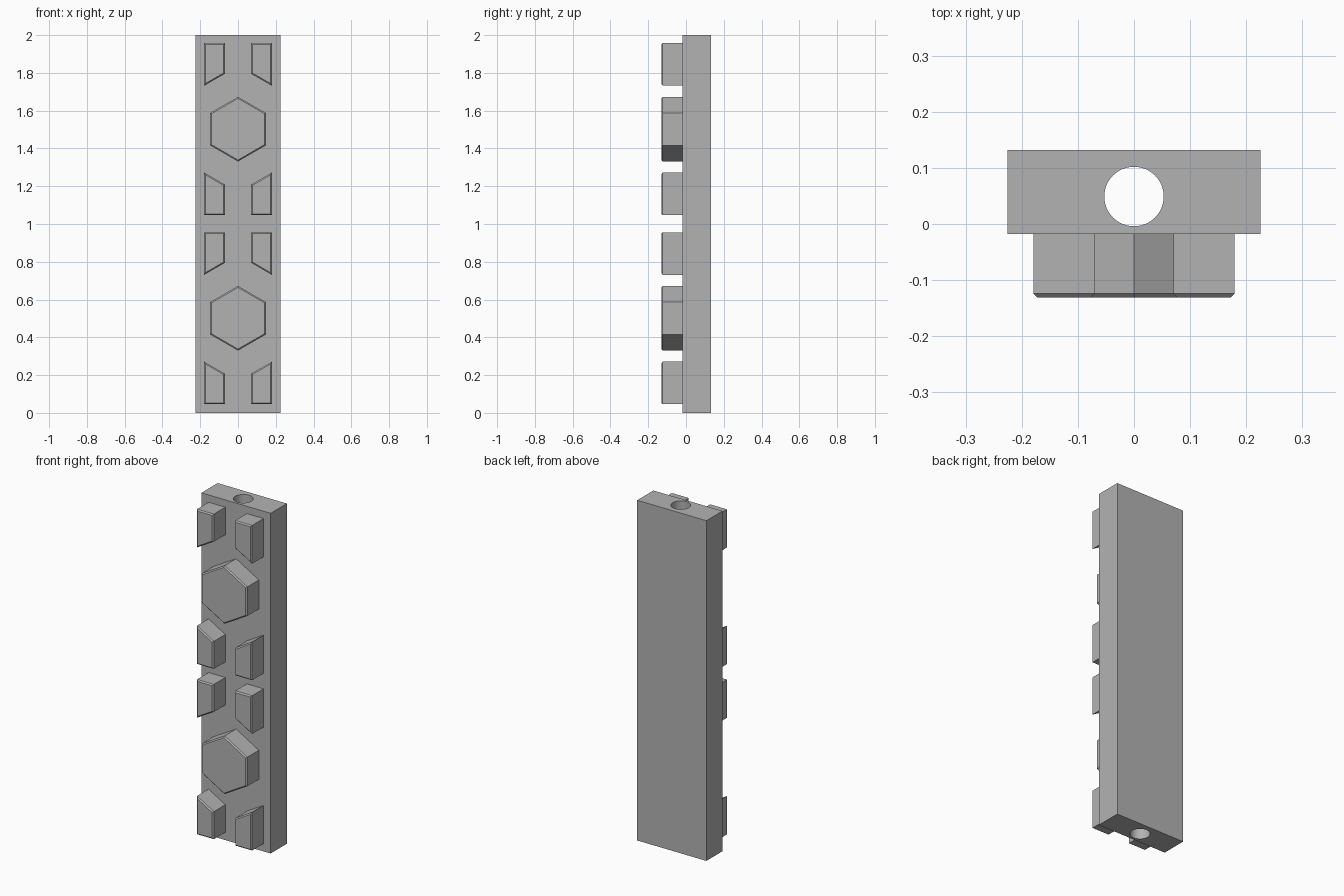
import bpy, bmesh
from math import sin, cos, radians
from mathutils import Matrix

default = bpy.data.objects.get("Cube")
if default:
    bpy.data.objects.remove(default, do_unlink=True)

grey = bpy.data.materials.new("plain grey")
grey.use_nodes = True
colour = (0.45, 0.45, 0.45, 1)
grey.diffuse_color = colour
grey.node_tree.nodes["Principled BSDF"].inputs["Base Color"].default_value = colour

BACK, SEAM, FRONT = 0.132, -0.018, -0.131
CHAMFER = 0.007


def make_object(name, bm):
    bmesh.ops.recalc_face_normals(bm, faces=bm.faces)
    mesh = bpy.data.meshes.new(name)
    bm.to_mesh(mesh)
    bm.free()
    mesh.materials.append(grey)
    obj = bpy.data.objects.new(name, mesh)
    bpy.context.collection.objects.link(obj)
    return obj


def tread_block(name, outline):
    """Extrude an x-z outline forward and chamfer its front rim."""
    bm = bmesh.new()
    base = bm.faces.new([bm.verts.new((x, SEAM + 0.002, z)) for x, z in outline])
    new = bmesh.ops.extrude_face_region(bm, geom=[base], use_keep_orig=True)["geom"]
    for v in new:
        if isinstance(v, bmesh.types.BMVert):
            v.co.y = FRONT
    bmesh.ops.recalc_face_normals(bm, faces=bm.faces)
    rim = [e for e in bm.edges if all(v.co.y < FRONT + 1e-4 for v in e.verts)]
    bmesh.ops.bevel(bm, geom=rim, offset=CHAMFER, segments=1, profile=0.5,
                    affect='EDGES')
    return make_object(name, bm)


# Backing bar with a round bore along its length
bm = bmesh.new()
bmesh.ops.create_cube(bm, size=1, matrix=Matrix.Translation((0, (BACK + SEAM) / 2, 1))
                      @ Matrix.Diagonal((0.45, BACK - SEAM, 2, 1)))
bar = make_object("backing_bar", bm)

bm = bmesh.new()
bmesh.ops.create_cone(bm, cap_ends=True, segments=48, radius1=0.053, radius2=0.053,
                      depth=2.4, matrix=Matrix.Translation((0, 0.049, 1)))
cutter = make_object("bore_cutter", bm)
cut = bar.modifiers.new("bore", 'BOOLEAN')
cut.operation = 'DIFFERENCE'
cut.solver = 'EXACT'
cut.object = cutter
bpy.context.view_layer.objects.active = bar
bar.select_set(True)
bpy.ops.object.modifier_apply(modifier=cut.name)
bpy.data.objects.remove(cutter, do_unlink=True)
bpy.ops.object.shade_smooth_by_angle(angle=radians(30))

# Two repeats: a hexagon surrounded by four slanted corner blocks
INNER, OUTER = 0.07, 0.179
for row, centre in (("lower", 0.501), ("upper", 1.502)):
    hexagon = [(0.171 * sin(radians(60 * i)), centre + 0.171 * cos(radians(60 * i)))
               for i in range(6)]
    tread_block(row + "_hexagon", hexagon)
    for side, sx in (("left", 1), ("right", -1)):
        for end, sz in (("top", 1), ("bottom", -1)):
            corner = [(INNER, 0.455), (OUTER, 0.455), (OUTER, 0.23), (INNER, 0.293)]
            tread_block(f"{row}_{end}_{side}_block",
                        [(sx * x, centre + sz * z) for x, z in corner])
